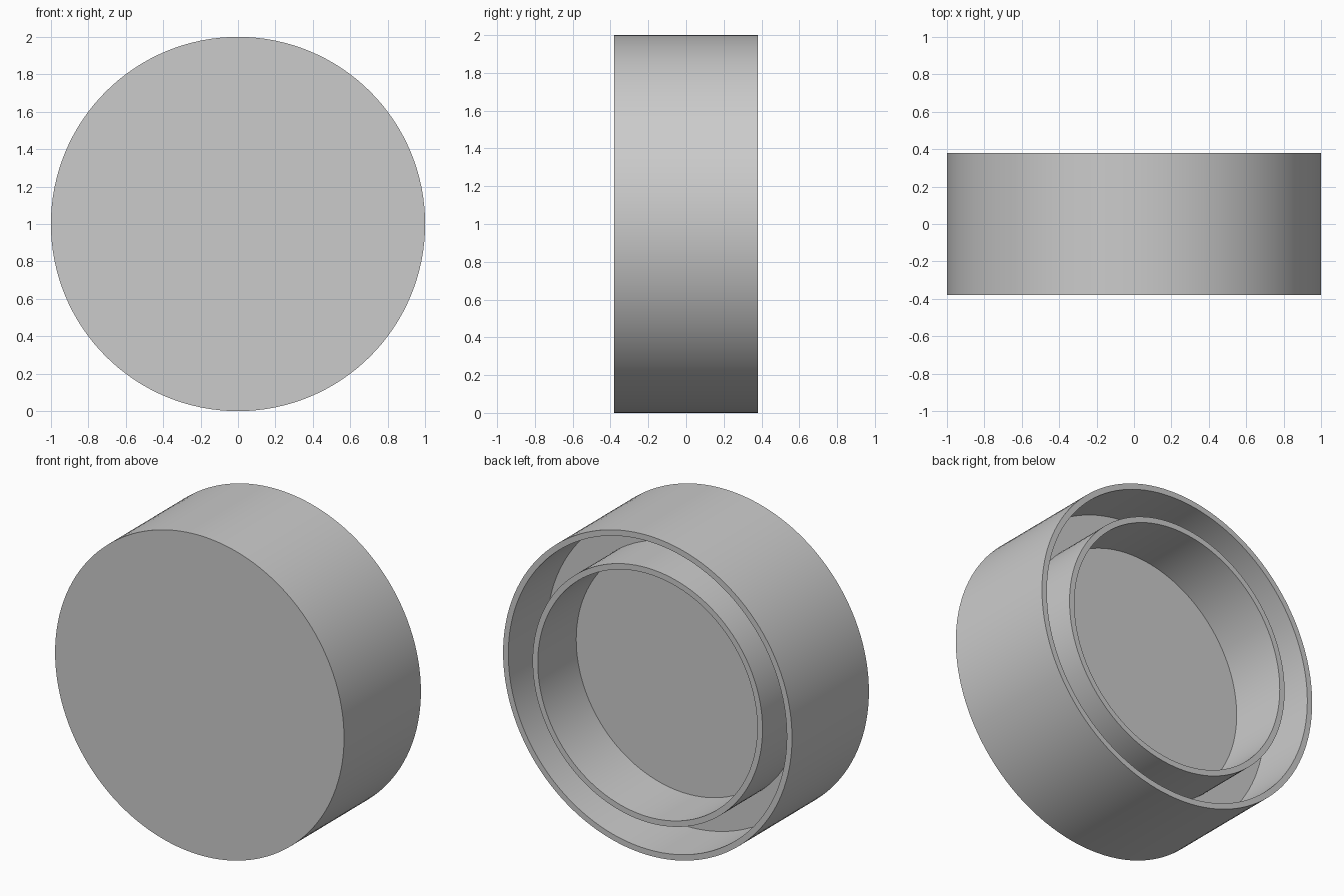
import bpy
import bmesh
import math
from mathutils import Matrix, Vector

cube = bpy.data.objects.get("Cube")
if cube:
    bpy.data.objects.remove(cube, do_unlink=True)

SEGMENTS = 128
HALF_DEPTH = 0.38
FLOOR = 0.0        # y of the cap's inner face
WALL = 0.036       # thickness of both walls
RIM_RADIUS = 1.0
RING_RADIUS = 0.796

# Single grey material
grey = bpy.data.materials.new("light grey")
grey.use_nodes = True
colour = (0.6, 0.6, 0.6, 1)
grey.diffuse_color = colour
grey.node_tree.nodes["Principled BSDF"].inputs["Base Color"].default_value = colour

# Stepped half section from the front centre round to the inner floor centre
profile = [
    (0, -HALF_DEPTH),
    (RIM_RADIUS, -HALF_DEPTH),
    (RIM_RADIUS, HALF_DEPTH),
    (RIM_RADIUS - WALL, HALF_DEPTH),
    (RIM_RADIUS - WALL, FLOOR),
    (RING_RADIUS, FLOOR),
    (RING_RADIUS, HALF_DEPTH),
    (RING_RADIUS - WALL, HALF_DEPTH),
    (RING_RADIUS - WALL, FLOOR),
    (0, FLOOR),
]

# Lathe the section about the y axis
bm = bmesh.new()
verts = [bm.verts.new((r, y, 0)) for r, y in profile]
edges = [bm.edges.new(pair) for pair in zip(verts, verts[1:])]
bmesh.ops.spin(bm, geom=verts + edges, cent=(0, 0, 0), axis=(0, 1, 0),
               angle=math.tau, steps=SEGMENTS, use_duplicate=False)
bmesh.ops.remove_doubles(bm, verts=bm.verts, dist=0.0001)
bmesh.ops.recalc_face_normals(bm, faces=bm.faces)
bmesh.ops.transform(bm, matrix=Matrix.Translation(Vector((0, 0, RIM_RADIUS))),
                    verts=bm.verts)

mesh = bpy.data.meshes.new("round_cap")
bm.to_mesh(mesh)
bm.free()
mesh.materials.append(grey)
cap = bpy.data.objects.new("round_cap", mesh)
bpy.context.collection.objects.link(cap)

# Smooth walls with sharp rims
bpy.ops.object.select_all(action="DESELECT")
cap.select_set(True)
bpy.context.view_layer.objects.active = cap
bpy.ops.object.shade_smooth_by_angle(angle=math.radians(30))
